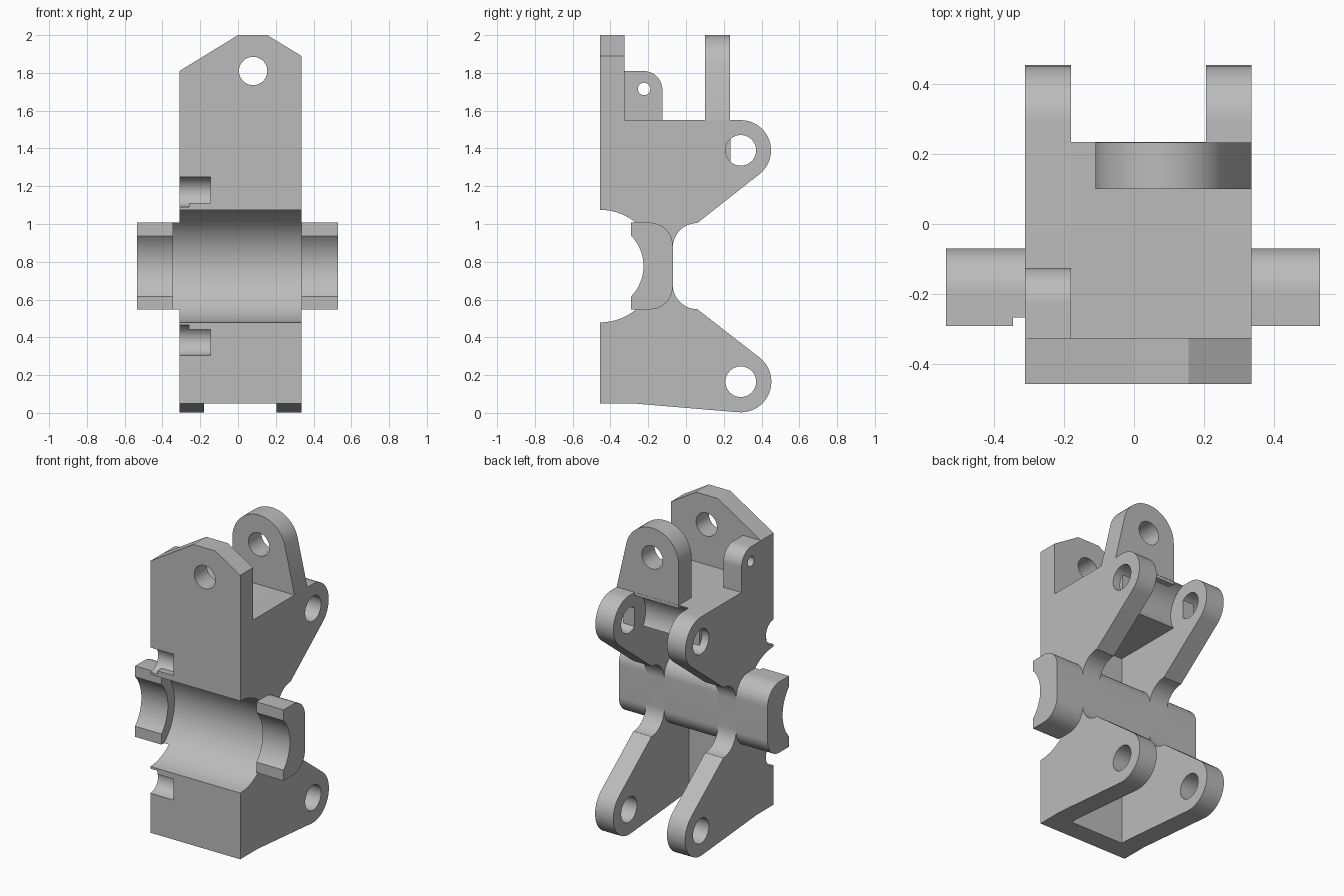
import bpy
import bmesh
from math import sin, cos, radians

if "Cube" in bpy.data.objects:
    bpy.data.objects.remove(bpy.data.objects["Cube"], do_unlink=True)

grey = bpy.data.materials.new("plain_grey")
grey.use_nodes = True
grey.diffuse_color = (0.5, 0.5, 0.5, 1)
grey.node_tree.nodes["Principled BSDF"].inputs["Base Color"].default_value = (0.5, 0.5, 0.5, 1)


def arc(u, v, r, start, end, n=20):
    steps = [radians(start + (end - start) * i / n) for i in range(n + 1)]
    return [(u + r * cos(a), v + r * sin(a)) for a in steps]


def circle(u, v, r):
    return arc(u, v, r, 0, 360, 64)[:-1]


def rect(u0, u1, v0, v1):
    return [(u0, v0), (u1, v0), (u1, v1), (u0, v1)]


def prism(name, profile, lo, hi, axis="x"):
    """Extrude a (y, z) profile along x, or an (x, z) profile along y."""
    bm = bmesh.new()
    place = (lambda u, v, d: (d, u, v)) if axis == "x" else (lambda u, v, d: (u, d, v))
    rings = [[bm.verts.new(place(u, v, d)) for u, v in profile] for d in (lo, hi)]
    for ring in rings:
        bm.faces.new(ring)
    n = len(profile)
    for i in range(n):
        j = (i + 1) % n
        bm.faces.new((rings[0][i], rings[0][j], rings[1][j], rings[1][i]))
    bmesh.ops.recalc_face_normals(bm, faces=bm.faces)
    mesh = bpy.data.meshes.new(name)
    bm.to_mesh(mesh)
    bm.free()
    mesh.materials.append(grey)
    obj = bpy.data.objects.new(name, mesh)
    bpy.context.collection.objects.link(obj)
    return obj


def cut(obj, *cutters):
    """Subtract each (profile, lo, hi, axis) prism and bake the result."""
    for spec in cutters:
        tool = prism("cutter", *spec)
        mod = obj.modifiers.new("cut", "BOOLEAN")
        mod.operation, mod.solver, mod.object = "DIFFERENCE", "EXACT", tool
        bpy.context.view_layer.update()
        graph = bpy.context.evaluated_depsgraph_get()
        baked = bpy.data.meshes.new_from_object(obj.evaluated_get(graph))
        obj.modifiers.clear()
        obj.data = baked
        bpy.data.objects.remove(tool, do_unlink=True)
    return obj


# Shared dimensions
LEFT, RIGHT, WALL = -0.31, 0.335, 0.13
FRONT, MID = -0.455, 0.777
INNER = FRONT + WALL
DECK = 1.55
LUG_Y, LUG_HIGH, LUG_LOW = 0.29, 1.39, 0.165
bore = (circle(FRONT, MID, 0.298), -0.345, RIGHT, "x")
wide_bore = (circle(FRONT, MID, 0.298), -1, 1, "x")
grooves = [(circle(FRONT, z, 0.08), -0.5, -0.145, "x") for z in (1.17, 0.385)]
parts = []

# Side plates with upper and lower eye lugs joined by a narrow neck
side = [(FRONT, 0.05), (-0.28, 0.05)]
side += arc(LUG_Y, LUG_LOW, 0.162, -95, 51.8)
side += arc(0.06, 0.679, 0.13, 270, 180)
side += arc(0.06, 0.875, 0.13, 180, 90)
side += arc(LUG_Y, LUG_HIGH, 0.16, -51.8, 90)
side += [(FRONT, DECK)]
for name, x in (("right_side_plate", LEFT), ("left_side_plate", RIGHT - WALL)):
    plate = prism(name, side, x, x + WALL)
    eyes = [(circle(LUG_Y, z, 0.081), -1, 1, "x") for z in (LUG_HIGH, LUG_LOW)]
    parts.append(cut(plate, wide_bore, *eyes, *grooves))

# Front plate with a sloped top and an eye
front = [(LEFT, 0.05), (RIGHT, 0.05), (RIGHT, 1.89), (0.155, 2), (0, 2), (LEFT, 1.81)]
eye = (circle(0.08, 1.81, 0.075), -1, 1, "y")
parts.append(cut(prism("front_plate", front, FRONT, INNER, "y"), wide_bore, eye, *grooves))

# Thick deck, hollowed at the back for lug clearance
deck = prism("deck", rect(INNER - 0.02, 0.235, 1.3, DECK), LEFT + 0.05, RIGHT - 0.05)
parts.append(cut(deck, (circle(LUG_Y, LUG_HIGH, 0.17), LEFT + WALL, RIGHT - WALL, "x")))

# Rear upright lug on the deck
lug = [(-0.11, DECK - 0.02), (RIGHT, DECK - 0.02), (RIGHT, DECK)] + arc(0.08, 1.81, 0.19, 13, 180, 32)
parts.append(cut(prism("rear_lug", lug, 0.1, 0.232, "y"), eye))

# Small rounded tab behind the front plate
tab = [(INNER - 0.02, DECK - 0.02), (-0.125, DECK - 0.02)] + arc(-0.225, 1.71, 0.1, 0, 90)
tab += [(INNER - 0.02, 1.81)]
parts.append(cut(prism("side_tab", tab, LEFT, LEFT + WALL),
                 (circle(-0.222, 1.715, 0.033), -1, 1, "x")))

# Half sleeve with a stepped bore
sleeve = [(-0.29, 0.548)] + arc(-0.192, 0.67, 0.122, -90, 0)
sleeve += arc(-0.192, 0.885, 0.122, 0, 90) + [(-0.29, 1.007)]
parts.append(cut(prism("half_sleeve", sleeve, -0.535, 0.53),
                 bore, (circle(FRONT, MID, 0.23), -1, 1, "x")))

# Curved web closing the wall around the sleeve
web = prism("bore_web", arc(FRONT, MID, 0.335, -90, 90, 40), LEFT + 0.05, RIGHT - 0.05)
parts.append(cut(web, wide_bore))

bpy.ops.object.select_all(action="DESELECT")
for obj in parts:
    obj.select_set(True)
bpy.context.view_layer.objects.active = parts[0]
bpy.ops.object.shade_smooth_by_angle(angle=radians(25))
